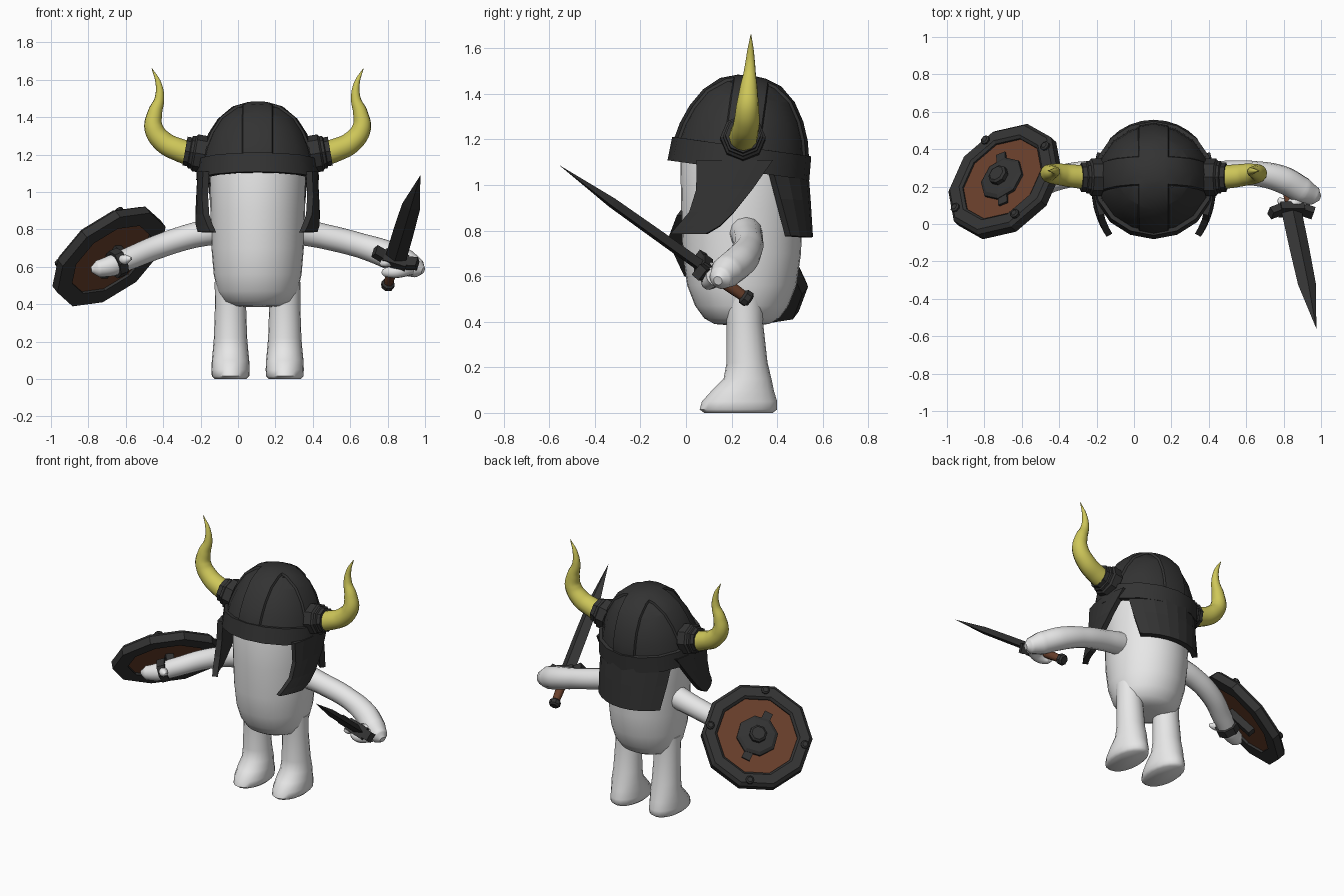
import bpy, bmesh
from math import sin, cos, pi, radians, sqrt
from mathutils import Matrix, Vector

if "Cube" in bpy.data.objects:
    bpy.data.objects.remove(bpy.data.objects["Cube"])

MID = 0.105   # x of the figure's own mirror plane


def material(name, r, g, b):
    m = bpy.data.materials.new(name)
    m.use_nodes = True
    m.diffuse_color = (r, g, b, 1)
    m.node_tree.nodes["Principled BSDF"].inputs["Base Color"].default_value = (r, g, b, 1)
    return m


WHITE = material("pale_skin", .8, .8, .8)
IRON = material("dark_iron", .033, .033, .033)
HORN = material("yellow_horn", .62, .57, .1)
WOOD = material("brown_wood", .14, .05, .024)


def smooth(ob, angle=40):
    bpy.ops.object.select_all(action='DESELECT')
    ob.select_set(True)
    bpy.context.view_layer.objects.active = ob
    bpy.ops.object.shade_smooth_by_angle(angle=radians(angle))


def make(name, verts, faces, mat, M=Matrix(), soft=0):
    bm = bmesh.new()
    vs = [bm.verts.new(M @ Vector(v)) for v in verts]
    for f in faces:
        bm.faces.new([vs[i] for i in f])
    bmesh.ops.remove_doubles(bm, verts=bm.verts, dist=1e-5)
    bmesh.ops.recalc_face_normals(bm, faces=bm.faces)
    me = bpy.data.meshes.new(name)
    bm.to_mesh(me)
    bm.free()
    ob = bpy.data.objects.new(name, me)
    bpy.context.collection.objects.link(ob)
    me.materials.append(mat)
    if soft:
        smooth(ob, soft)
    return ob


def loft(name, rings, n, mat, M=Matrix(), soft=0, closed=False, turn=0):
    """Stack ellipse rings (rx, ry, cy, z); closed joins the last ring to the first."""
    angles = [turn + 2 * pi * i / n for i in range(n)]
    verts = [(rx * cos(a), cy + ry * sin(a), z) for rx, ry, cy, z in rings for a in angles]
    k = len(rings)
    faces = [(r * n + i, r * n + (i + 1) % n, (r + 1) % k * n + (i + 1) % n, (r + 1) % k * n + i)
             for r in range(k if closed else k - 1) for i in range(n)]
    if not closed:
        for r in (0, k - 1):
            if rings[r][0] > 0:
                faces.append(tuple(range(r * n, r * n + n)))
    return make(name, verts, faces, mat, M, soft)


def lathe(name, profile, n, mat, M=Matrix(), **kw):
    return loft(name, [(r, r, 0, z) for r, z in profile], n, mat, M, **kw)


def box(name, size, mat, M):
    return lathe(name, [(sqrt(.5), -.5), (sqrt(.5), .5)], 4, mat,
                 M @ Matrix.Diagonal((*size, 1)), turn=pi / 4)


def tube(name, points, mat):
    """Round limb through points (x, y, z, radius)."""
    cu = bpy.data.curves.new(name, 'CURVE')
    cu.dimensions = '3D'
    cu.bevel_depth, cu.bevel_resolution = 1, 4
    cu.resolution_u, cu.use_fill_caps = 8, True
    sp = cu.splines.new('BEZIER')
    sp.bezier_points.add(len(points) - 1)
    for bp, (x, y, z, r) in zip(sp.bezier_points, points):
        bp.co, bp.radius = (x, y, z), r
        bp.handle_left_type = bp.handle_right_type = 'AUTO'
    cu.materials.append(mat)
    ob = bpy.data.objects.new(name, cu)
    bpy.context.collection.objects.link(ob)
    bpy.ops.object.select_all(action='DESELECT')
    ob.select_set(True)
    bpy.context.view_layer.objects.active = ob
    bpy.ops.object.convert(target='MESH')
    ob = bpy.context.view_layer.objects.active
    smooth(ob, 60)
    return ob


def sheet(name, rows, mat, thick):
    w = len(rows[0])
    faces = [(r * w + i, r * w + i + 1, r * w + w + i + 1, r * w + w + i)
             for r in range(len(rows) - 1) for i in range(w - 1)]
    ob = make(name, [p for row in rows for p in row], faces, mat)
    mod = ob.modifiers.new("thickness", 'SOLIDIFY')
    mod.thickness, mod.offset = thick, 0
    return ob


def axes(origin, x, y, z):
    return Matrix.Translation(origin) @ Matrix((x, y, z)).transposed().to_4x4()


# Body
body = [(.06, .06, .385), (.13, .12, .39), (.185, .165, .415), (.215, .205, .47), (.235, .24, .56),
        (.247, .26, .7), (.253, .266, .9), (.257, .27, 1.1), (.24, .25, 1.2)]
loft("body", [(rx, ry, .245, z) for rx, ry, z in body], 32, WHITE,
     Matrix.Translation((MID, 0, 0)), soft=60)

# Legs with feet
leg = [(.085, .15, .23, 0), (.1, .17, .23, .015), (.102, .165, .235, .05), (.1, .135, .25, .1),
       (.095, .105, .27, .15), (.089, .09, .268, .22), (.083, .08, .258, .4), (.085, .085, .255, .52)]
for side, s in (("left", 1), ("right", -1)):
    loft(side + "_leg", leg, 20, WHITE, Matrix.Translation((MID + s * .145, 0, 0)), soft=60)

# Arms and hands
tube("left_arm", [(.28, .26, .8, .075), (.45, .27, .765, .067), (.65, .27, .715, .066),
                  (.8, .235, .665, .074), (.9, .18, .62, .072), (.965, .15, .59, .05),
                  (.99, .14, .58, .02)], WHITE)
tube("left_thumb", [(.88, .13, .62, .04), (.82, .08, .63, .03), (.78, .06, .62, .024),
                    (.76, .06, .61, .008)], WHITE)
tube("left_fingers", [(.92, .13, .6, .045), (.85, .1, .575, .035), (.79, .12, .57, .025),
                      (.775, .14, .57, .008)], WHITE)
tube("right_arm", [(-.08, .26, .8, .075), (-.25, .27, .765, .067), (-.42, .24, .71, .064),
                   (-.58, .16, .645, .06), (-.68, .11, .605, .056), (-.75, .09, .59, .045),
                   (-.785, .085, .585, .015)], WHITE)
tube("right_thumb", [(-.64, .11, .63, .03), (-.6, .06, .64, .026), (-.57, .04, .645, .008)], WHITE)

# Helmet dome with four sunken panels, on a tilted brim
H = Matrix.Translation((MID, .23, 1.065)) @ Matrix.Rotation(-.14, 4, 'X') @ Matrix.Diagonal((.322, .308, 1, 1))
dome = lathe("helmet_dome", [(.97, .02), (.97, .1), (.92, .17), (.82, .25), (.66, .33),
                             (.44, .39), (.2, .415), (0, .42)], 16, IRON, H)
bm = bmesh.new()
bm.from_mesh(dome.data)
inv = H.inverted()
for axis in (Vector((1, 0, 0)), Vector((0, 1, 0))):
    for s in (-.24, .24):
        bmesh.ops.bisect_plane(bm, geom=bm.verts[:] + bm.edges[:] + bm.faces[:],
                               plane_co=H @ (axis * s), plane_no=(H.to_3x3().inverted().transposed() @ axis))
panels = []
for f in bm.faces:
    c = inv @ f.calc_center_median()
    if abs(c.x) > .24 and abs(c.y) > .24 and c.z > .1:
        panels.append(f)
bmesh.ops.inset_region(bm, faces=panels, thickness=.008, depth=-.012, use_even_offset=True)
bm.to_mesh(dome.data)
bm.free()
smooth(dome, 30)
lathe("helmet_brim", [(1.02, 0), (1.0, .105), (.94, .105), (.9, 0)], 16, IRON, H, closed=True, soft=30)

# Horn sockets, horns and cheek flaps on both sides
horn = [(.34, .25, 1.2, .066), (.42, .255, 1.225, .062), (.5, .265, 1.265, .058), (.555, .27, 1.34, .051),
        (.55, .275, 1.42, .04), (.525, .28, 1.5, .026), (.53, .283, 1.58, .016), (.565, .285, 1.66, .002)]
flap = [(.05, .38, 1.11), (.05, .29, .98), (.02, .21, .88), (-.03, .15, .82), (-.06, .09, .785)]
for side, s in (("left", 1), ("right", -1)):
    S = Matrix.Translation((MID + s * .28, .25, 1.2)) @ Matrix.Rotation(s * radians(80), 4, 'Y')
    lathe(side + "_horn_socket", [(.1, 0), (.1, .055), (.088, .065), (.088, .08), (.078, .085),
                                  (.078, .11), (.055, .11)], 8, IRON, S)
    tube(side + "_horn", [(MID + s * x, y, z, r) for x, y, z, r in horn], HORN)
    rows = []
    for a, b, z in flap:
        ys = [a + (b - a) * i / 5 for i in range(6)]
        rows.append([(MID + s * (.305 * sqrt(1 - ((y - .23) / .42) ** 2) + .05 * (1.1 - z)), y, z) for y in ys])
    sheet(side + "_cheek_flap", rows, IRON, .035)

# Neck guard
rows = []
for r, spread, z in ((.285, 62, 1.08), (.295, 55, .95), (.305, 46, .79)):
    angles = [radians(spread * (i / 4 - 1)) for i in range(9)]
    rows.append([(MID + r * sin(a), .235 + r * cos(a), z - .02 * cos(a)) for a in angles])
sheet("neck_guard", rows, IRON, .035)

# Shield
n = Vector((-.53, .51, .68)).normalized()
right = Vector((0, 0, 1)).cross(n).normalized()
T = axes((-.695, .232, .662), right, n.cross(right), n)
turn = radians(-8)
lathe("shield_rim", [(.345, -.035), (.345, .015), (.325, .035), (.265, .035), (.25, .022), (.25, -.035)],
      10, IRON, T, closed=True, turn=turn)
lathe("shield_boards", [(.255, -.02), (.255, .012)], 10, WOOD, T, turn=turn)
lathe("shield_boss", [(.13, .01), (.13, .028), (.11, .04), (.055, .045), (.055, .07), (.042, .08)], 8, IRON, T)
box("shield_bar", (.34, .055, .02), IRON, T @ Matrix.Rotation(radians(57), 4, 'Z') @ Matrix.Translation((0, 0, .015)))
for i in range(4):
    R = T @ Matrix.Rotation(radians(73 + 90 * i), 4, 'Z') @ Matrix.Translation((.298, 0, 0))
    lathe("shield_stud_%d" % (i + 1), [(.026, .03), (.026, .045), (.016, .052)], 8, IRON, R)

# Arm strap on the back of the shield
along = Vector((-.1, -.05, -.04)).to_track_quat('Z', 'Y').to_matrix().to_4x4()
lathe("shield_strap", [(.078, -.025), (.078, .025), (.06, .025), (.06, -.025)], 8, IRON,
      Matrix.Translation((-.645, .13, .62)) @ along, closed=True)
box("strap_mount", (.05, .2, .06), IRON, T @ Matrix.Translation((.0, -.01, -.035)))

# Sword
d = Vector((.175, -.83, .59)).normalized()
w = Vector((.96, 0, -.285))
w = (w - d * w.dot(d)).normalized()
W = axes((.8, .27, .5), w, d.cross(w), d)
lathe("sword_blade", [(1, .25), (.97, .5), (.88, .74), (0, 1.032)], 4, IRON,
      W @ Matrix.Diagonal((.057, .026, 1, 1)))
lathe("sword_grip", [(.024, .02), (.028, .12), (.024, .24)], 8, WOOD, W, soft=50)
lathe("sword_pommel", [(.026, -.015), (.036, -.005), (.036, .02), (.024, .03)], 8, IRON, W)
box("sword_guard", (.13, .08, .045), IRON, W @ Matrix.Translation((0, 0, .24)))
for side, s in (("left", 1), ("right", -1)):
    box(side + "_guard_arm", (.075, .06, .04), IRON,
        W @ Matrix.Translation((s * .085, 0, .25)) @ Matrix.Rotation(-s * .4, 4, 'Y'))
